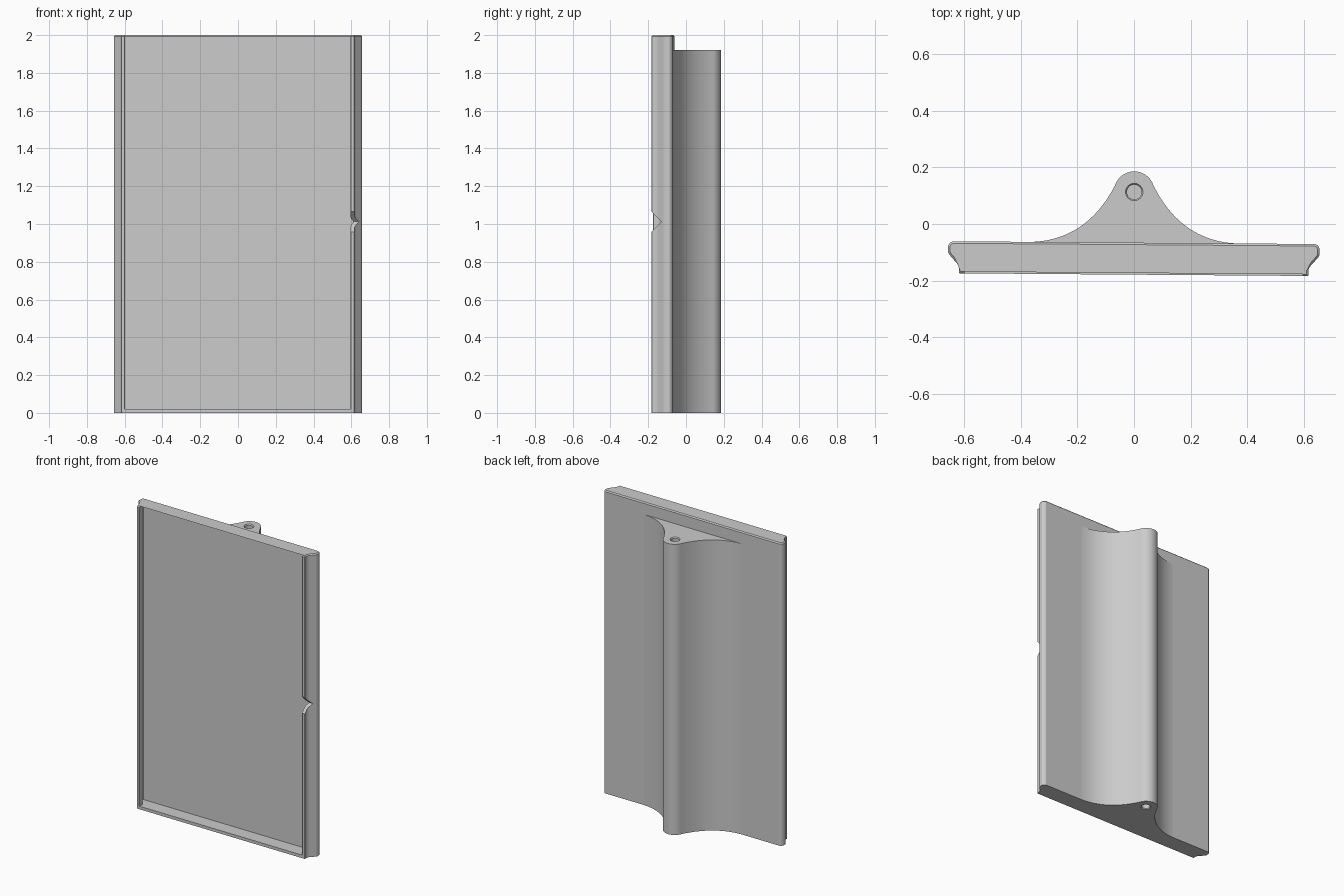
import bpy, bmesh, math
from mathutils import Vector, Matrix
from mathutils.geometry import interpolate_bezier

if "Cube" in bpy.data.objects:
    bpy.data.objects.remove(bpy.data.objects["Cube"])

TILT = Matrix.Rotation(-0.0075, 4, 'Z')   # whole model is turned very slightly

grey = bpy.data.materials.new("plain grey")
grey.diffuse_color = (0.6, 0.6, 0.6, 1)
grey.use_nodes = True
grey.node_tree.nodes["Principled BSDF"].inputs["Base Color"].default_value = grey.diffuse_color


def prism(name, pts, direction, bevel_z=None, bevel=0.007):
    """Extrude a closed outline of 3D points along a direction."""
    bm = bmesh.new()
    face = bm.faces.new([bm.verts.new(p) for p in pts])
    geo = bmesh.ops.extrude_face_region(bm, geom=[face])["geom"]
    bmesh.ops.translate(bm, vec=direction,
                        verts=[g for g in geo if isinstance(g, bmesh.types.BMVert)])
    if bevel_z is not None:
        rim = [e for e in bm.edges if all(abs(v.co.z - bevel_z) < 1e-5 for v in e.verts)]
        bmesh.ops.bevel(bm, geom=rim, offset=bevel, segments=1, affect='EDGES')
    bmesh.ops.recalc_face_normals(bm, faces=bm.faces)
    bm.transform(TILT)
    me = bpy.data.meshes.new(name)
    bm.to_mesh(me)
    bm.free()
    me.materials.append(grey)
    ob = bpy.data.objects.new(name, me)
    bpy.context.collection.objects.link(ob)
    return ob


def activate(ob):
    bpy.ops.object.select_all(action='DESELECT')
    ob.select_set(True)
    bpy.context.view_layer.objects.active = ob


def cut(ob, cutter):
    activate(ob)
    mod = ob.modifiers.new("cut", 'BOOLEAN')
    mod.operation = 'DIFFERENCE'
    mod.solver = 'EXACT'
    mod.object = cutter
    bpy.ops.object.modifier_apply(modifier=mod.name)
    bpy.data.objects.remove(cutter)


def mirrored(half):
    """Outline from a right half, listed from the centre outwards."""
    return half + [(-x, y) for x, y in reversed(half)]


def at(pts, z):
    return [Vector((x, y, z)) for x, y in pts]


# channel panel with folded side lips
outer = [(0.640, -0.066), (0.650, -0.071), (0.657, -0.082), (0.657, -0.104),
         (0.652, -0.113), (0.622, -0.147), (0.618, -0.156), (0.618, -0.176), (0.615, -0.179)]
inner = [(0.600, -0.179), (0.597, -0.176), (0.597, -0.150), (0.601, -0.140),
         (0.634, -0.102), (0.636, -0.094), (0.630, -0.088)]
right = outer + inner
panel = prism("channel_panel", at(right + [(-x, y) for x, y in reversed(right)], 0),
              (0, 0, 2), bevel_z=2.0)

# finger notch in the right lip
notch = prism("notch_cutter", [Vector((0.5, -0.126, 1.012)), Vector((0.5, -0.25, 0.885)),
                               Vector((0.5, -0.25, 1.139))], (0.3, 0, 0))
cut(panel, notch)

# floor that closes the bottom of the channel
prism("floor", at(mirrored(inner), 0), (0, 0, 0.02))

# bell-shaped rear spine
arc = [(0.071 * math.sin(a), 0.115 + 0.071 * math.cos(a))
       for a in (math.radians(65) * i / 10 for i in range(11))]
flank = []
for curve in (((0.064, 0.145), (0.085, 0.10), (0.115, 0.057), (0.145, 0.027)),
              ((0.145, 0.027), (0.20, -0.028), (0.27, -0.062), (0.36, -0.066))):
    flank += [(p.x, p.y) for p in interpolate_bezier(*[Vector(c) for c in curve], 13)][1:]
half = arc + flank + [(0.36, -0.075)]
outline = half + [(-x, y) for x, y in reversed(half[1:])]
spine = prism("rear_spine", at(outline, 0), (0, 0, 1.92))

# countersunk blind holes at both ends of the spine
for end, inward in ((1.92, -1), (0, 1)):
    bm = bmesh.new()
    rings = []
    for r, depth in ((0.034, -0.004), (0.026, 0.006), (0.026, 0.2)):
        rings.append([bm.verts.new((r * math.cos(t), 0.113 + r * math.sin(t), end + inward * depth))
                      for t in (math.tau * i / 32 for i in range(32))])
    for a, b in zip(rings, rings[1:]):
        for i in range(32):
            j = (i + 1) % 32
            bm.faces.new((a[i], a[j], b[j], b[i]))
    bm.faces.new(rings[0])
    bm.faces.new(rings[-1])
    bmesh.ops.recalc_face_normals(bm, faces=bm.faces)
    bm.transform(TILT)
    me = bpy.data.meshes.new("hole_cutter")
    bm.to_mesh(me)
    bm.free()
    me.materials.append(grey)
    hole = bpy.data.objects.new("hole_cutter", me)
    bpy.context.collection.objects.link(hole)
    cut(spine, hole)

# smooth the curved spine, keep its end edges crisp
activate(spine)
bpy.ops.object.shade_smooth_by_angle(angle=math.radians(30))
